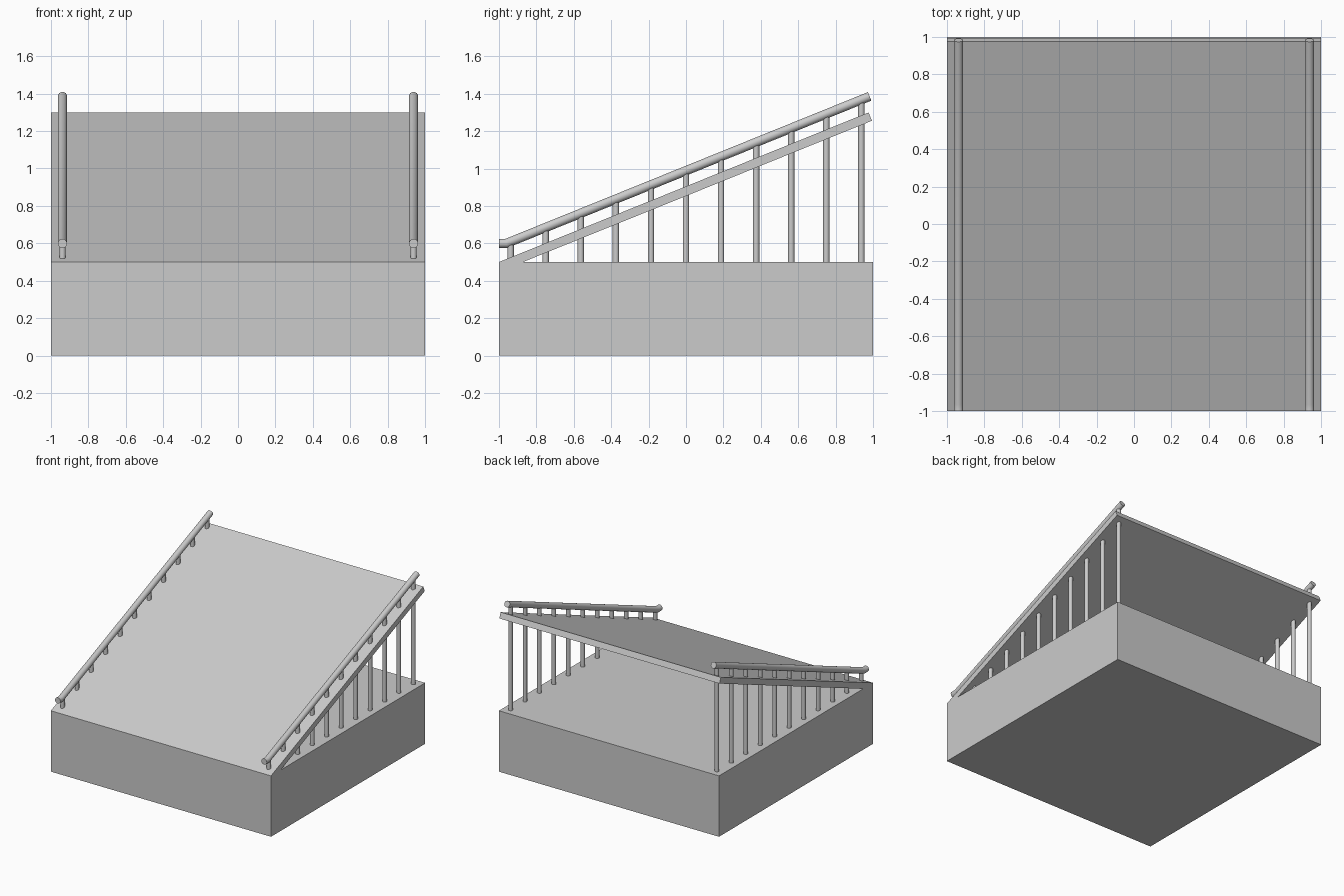
import bpy, bmesh, math
from mathutils import Matrix, Vector

if "Cube" in bpy.data.objects:
    bpy.data.objects.remove(bpy.data.objects["Cube"])

SLOPE = math.atan2(0.8, 1.976)
SIDE_X = 0.9375
RAIL_START, RAIL_END = Vector((-0.96, 0.6)), Vector((0.982, 1.386))


def finish(name, bm):
    mesh = bpy.data.meshes.new(name)
    bmesh.ops.recalc_face_normals(bm, faces=bm.faces)
    bm.to_mesh(mesh)
    bm.free()
    obj = bpy.data.objects.new(name, mesh)
    bpy.context.collection.objects.link(obj)
    return obj


def extrude_profile(name, points):
    """Extrude a (y, z) profile across the full width."""
    bm = bmesh.new()
    face = bm.faces.new([bm.verts.new((-1, y, z)) for y, z in points])
    new = bmesh.ops.extrude_face_region(bm, geom=[face])["geom"]
    bmesh.ops.translate(bm, vec=(2, 0, 0),
                        verts=[v for v in new if isinstance(v, bmesh.types.BMVert)])
    # keep the start cap so the solid is closed
    if not any(all(abs(v.co.x + 1) < 1e-6 for v in f.verts) for f in bm.faces):
        bm.faces.new([v for v in bm.verts if v.co.x < 0])
    return finish(name, bm)


def smooth(obj):
    bpy.ops.object.select_all(action='DESELECT')
    obj.select_set(True)
    bpy.context.view_layer.objects.active = obj
    bpy.ops.object.shade_smooth_by_angle(angle=math.radians(40))


def tube(name, x, path, radius, sides=24):
    """Round bar along a (y, z) path, mitred at bends."""
    bm = bmesh.new()
    pts = [Vector(p) for p in path]
    rings = []
    for i, p in enumerate(pts):
        a = (pts[i] - pts[i - 1]).normalized() if i else None
        b = (pts[i + 1] - pts[i]).normalized() if i < len(pts) - 1 else None
        t = (a + b).normalized() if a and b else (a or b)
        k = radius / t.dot(a or b)
        n = Vector((-t.y, t.x))
        ring = []
        for s in range(sides):
            ang = 2 * math.pi * s / sides
            q = p + n * k * math.sin(ang)
            ring.append(bm.verts.new((x + radius * math.cos(ang), q.x, q.y)))
        rings.append(ring)
    for r0, r1 in zip(rings, rings[1:]):
        for s in range(sides):
            j = (s + 1) % sides
            bm.faces.new((r0[s], r0[j], r1[j], r1[s]))
    bm.faces.new(rings[0])
    bm.faces.new(rings[-1])
    smooth(finish(name, bm))


# Base block
extrude_profile("base", [(-1, 0), (1, 0), (1, 0.5), (-1, 0.5)])

# Sloping deck, square-cut at the upper end, lower end sunk in the base
down = Vector((math.sin(SLOPE), -math.cos(SLOPE))) * 0.048
low, high = Vector((-1, 0.5)), Vector((0.976, 1.3))
extrude_profile("ramp_deck", [low, low + down, high + down, high])

# Handrails and their posts on both sides
for side, x in (("left", -SIDE_X), ("right", SIDE_X)):
    tube(side + "_handrail", x, [(-1, 0.6), RAIL_START, RAIL_END], 0.0245)
    for i in range(11):
        y = -0.9375 + 0.1875 * i
        f = (y - RAIL_START.x) / (RAIL_END.x - RAIL_START.x)
        top = RAIL_START.y + f * (RAIL_END.y - RAIL_START.y)
        tube(f"{side}_post_{i + 1}", x, [(y, 0.5), (y, top)], 0.017, 16)
